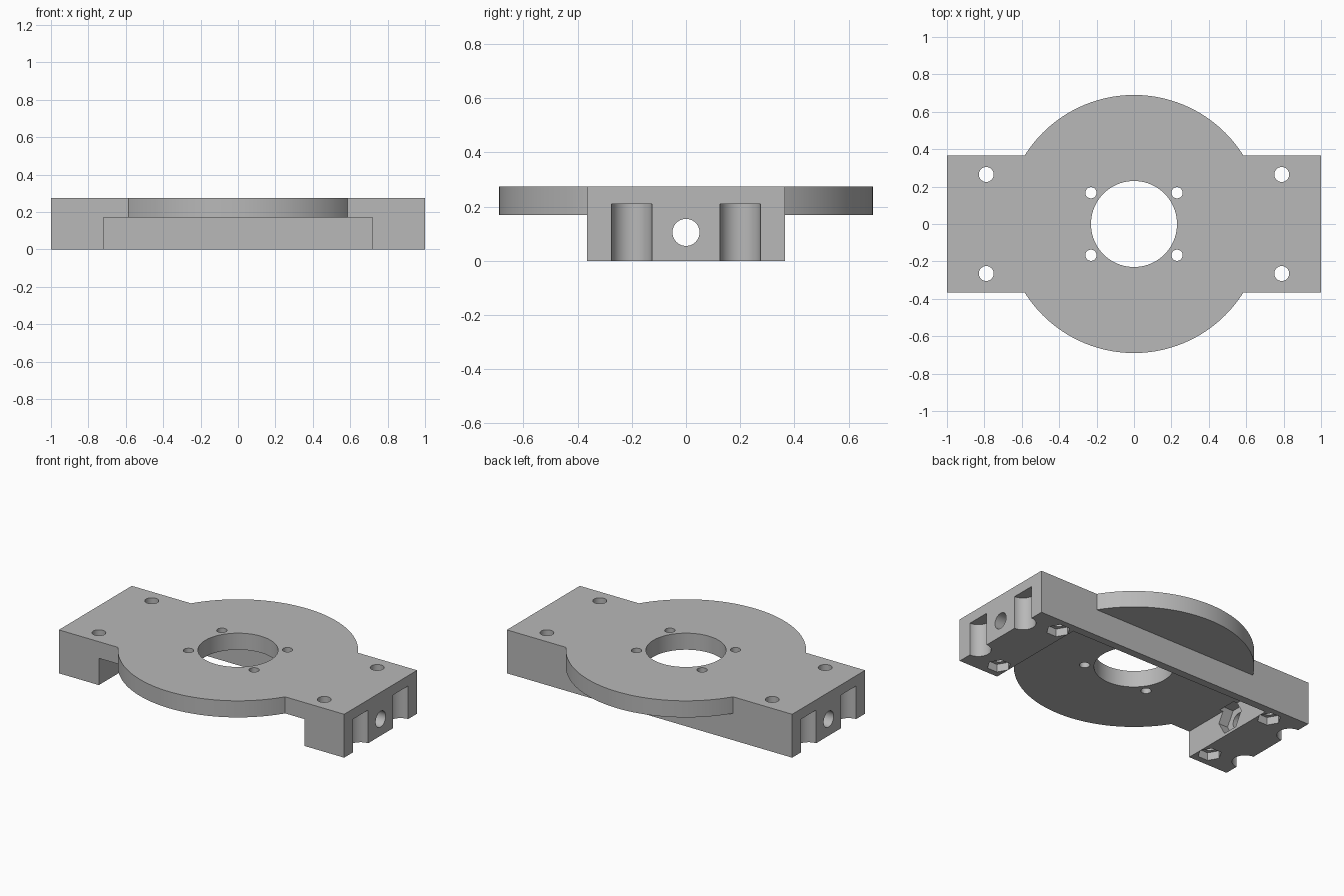
import bpy
import math
from mathutils import Matrix

cube = bpy.data.objects.get("Cube")
if cube:
    bpy.data.objects.remove(cube, do_unlink=True)

TOP, PLATE_Z, HALF_Y = 0.275, 0.17, 0.365

grey = bpy.data.materials.new("plain grey")
grey.use_nodes = True
grey.diffuse_color = (0.48, 0.48, 0.48, 1)
grey.node_tree.nodes["Principled BSDF"].inputs["Base Color"].default_value = grey.diffuse_color


def box(name, x, y, z):
    """Box spanning the given (low, high) ranges."""
    bpy.ops.mesh.primitive_cube_add(size=1)
    ob = bpy.context.object
    ob.name = name
    spans = (x, y, z)
    size = Matrix.Diagonal([b - a for a, b in spans] + [1])
    ob.data.transform(Matrix.Translation([(a + b) / 2 for a, b in spans]) @ size)
    return ob


def rod(name, centre, radius, length, sides=48, along_x=False):
    """Prism or cylinder, standing upright or lying along x."""
    bpy.ops.mesh.primitive_cylinder_add(vertices=sides, radius=radius, depth=length)
    ob = bpy.context.object
    ob.name = name
    turn = Matrix.Rotation(math.pi / 2, 4, 'Y') if along_x else Matrix.Rotation(math.pi / 2, 4, 'Z')
    ob.data.transform(Matrix.Translation(centre) @ turn)
    return ob


def combine(target, tool, operation='DIFFERENCE'):
    mod = target.modifiers.new("cut", 'BOOLEAN')
    mod.operation, mod.object, mod.solver = operation, tool, 'EXACT'
    bpy.context.view_layer.objects.active = target
    bpy.ops.object.modifier_apply(modifier=mod.name)
    bpy.data.objects.remove(tool, do_unlink=True)


# Rectangular body, open underneath at the front, with a thin back wall
body = box("mounting_bracket", (-1, 1), (-HALF_Y, HALF_Y), (0, TOP))
combine(body, box("pocket", (-0.72, 0.72), (-0.5, 0.315), (-0.1, PLATE_Z)))

# Round flange flush with the top
flange = rod("flange", (0, 0, (TOP + PLATE_Z) / 2), 0.69, TOP - PLATE_Z, 128)
combine(body, flange, 'UNION')

# Central bore
combine(body, rod("bore", (0, 0, 0.2), 0.23, 1, 96))

for sx in (-1, 1):
    for sy in (-1, 1):
        # Small screw holes round the bore
        combine(body, rod("small_hole", (sx * 0.23, sy * 0.167, 0.2), 0.03, 1, 32))
        # Corner bolt holes with hexagonal nut recesses underneath
        combine(body, rod("bolt_hole", (sx * 0.79, sy * 0.265, 0.2), 0.04, 1, 32))
        combine(body, rod("nut_recess", (sx * 0.79, sy * 0.265, 0), 0.07, 0.1, 6))
        # Half-round grooves in the end faces
        combine(body, rod("groove", (sx, sy * 0.2, 0.055), 0.075, 0.31, 48))
    # End hole and its nut trap on the inner face
    combine(body, rod("end_hole", (sx * 0.86, 0, 0.105), 0.05, 0.5, 40, True))
    combine(body, rod("nut_trap", (sx * 0.74, 0, 0.105), 0.1, 0.09, 6, True))

# Finish
body.data.materials.clear()
body.data.materials.append(grey)
for face in body.data.polygons:
    face.material_index = 0
bpy.ops.object.select_all(action='DESELECT')
body.select_set(True)
bpy.context.view_layer.objects.active = body
bpy.ops.object.shade_smooth_by_angle(angle=math.radians(30))
